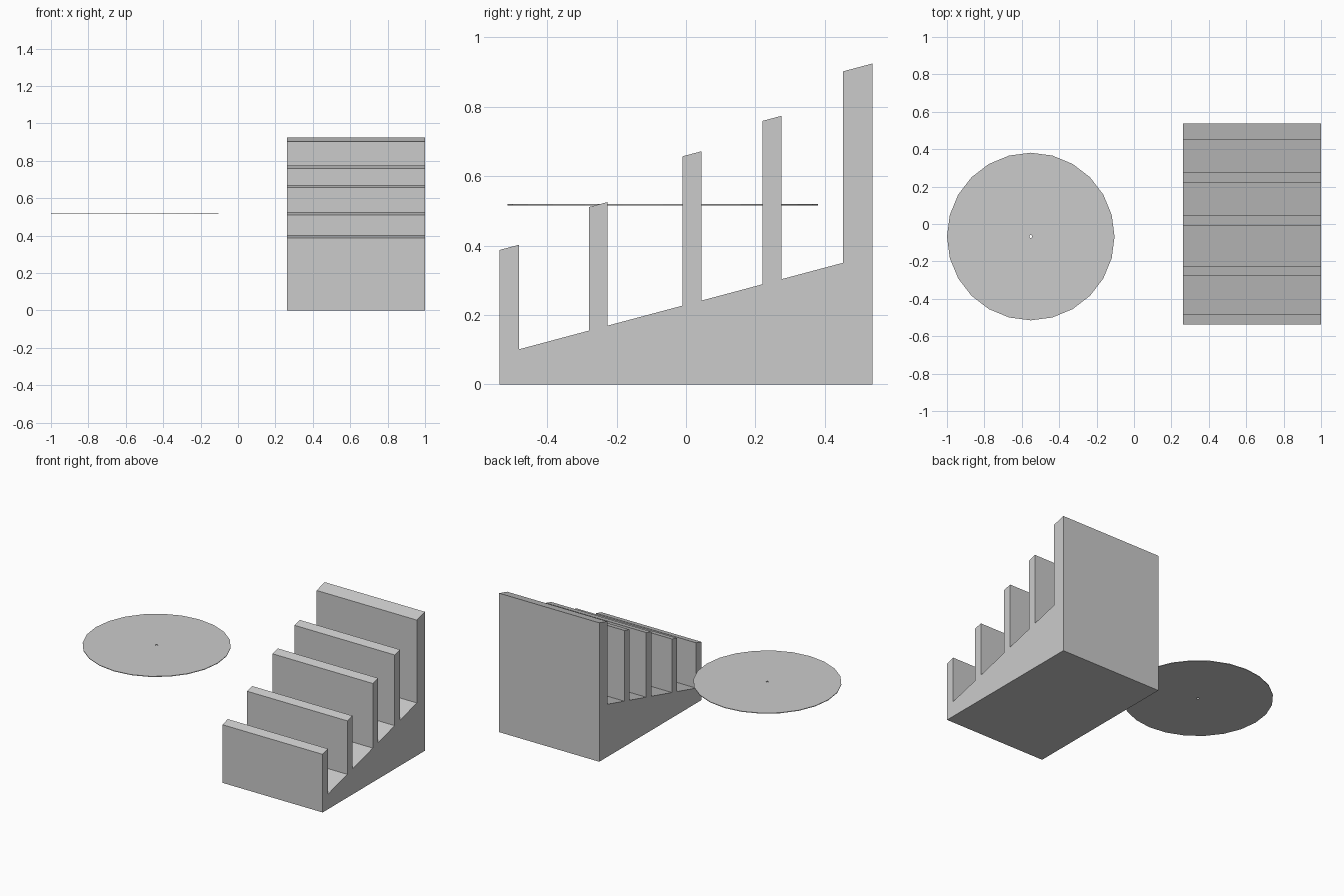
import bpy
import bmesh
import math
from mathutils import Vector

cube = bpy.data.objects.get("Cube")
if cube:
    bpy.data.objects.remove(cube, do_unlink=True)

# One plain grey for everything
grey = bpy.data.materials.new("plain grey")
grey.use_nodes = True
colour = (0.6, 0.6, 0.6, 1)
grey.diffuse_color = colour
grey.node_tree.nodes["Principled BSDF"].inputs["Base Color"].default_value = colour


def add_object(name, bm):
    bmesh.ops.recalc_face_normals(bm, faces=bm.faces)
    mesh = bpy.data.meshes.new(name)
    bm.to_mesh(mesh)
    bm.free()
    mesh.materials.append(grey)
    obj = bpy.data.objects.new(name, mesh)
    bpy.context.collection.objects.link(obj)
    return obj


def extrude(bm, faces, offset):
    geom = bmesh.ops.extrude_face_region(bm, geom=faces)["geom"]
    verts = [g for g in geom if isinstance(g, bmesh.types.BMVert)]
    bmesh.ops.translate(bm, verts=verts, vec=Vector(offset))


# Stepped rack: sloped base with upright dividers, one side profile extruded in x
LEFT, RIGHT = 0.262, 1.0
SLOPE = 0.267


def floor(y):
    return 0.101 + SLOPE * (y + 0.481)


# Each divider: front y, back y, height of its front top edge
dividers = [
    (-0.538, -0.481, 0.387),
    (-0.279, -0.226, 0.511),
    (-0.010, 0.045, 0.657),
    (0.220, 0.275, 0.759),
    (0.453, 0.538, 0.902),
]
profile = [(-0.538, 0)]
for i, (front, back, top) in enumerate(dividers):
    if i > 0:
        profile.append((front, floor(front)))
    profile += [(front, top), (back, top + SLOPE * (back - front))]
    if i < len(dividers) - 1:
        profile.append((back, floor(back)))
profile.append((0.538, 0))

bm = bmesh.new()
side = bm.faces.new([bm.verts.new((LEFT, y, z)) for y, z in profile])
extrude(bm, [side], (RIGHT - LEFT, 0, 0))
add_object("stepped_rack", bm)

# Thin disc with a small centre hole
SIDES = 24
bm = bmesh.new()
rings = []
for radius in (0.448, 0.008):
    rings.append([
        bm.verts.new((radius * math.cos(a), radius * math.sin(a), 0))
        for a in (math.tau * k / SIDES for k in range(SIDES))
    ])
outer, inner = rings
faces = []
for k in range(SIDES):
    n = (k + 1) % SIDES
    faces.append(bm.faces.new((outer[k], outer[n], inner[n], inner[k])))
extrude(bm, faces, (0, 0, 0.004))
disc = add_object("disc", bm)
disc.location = (-0.552, -0.067, 0.515)
